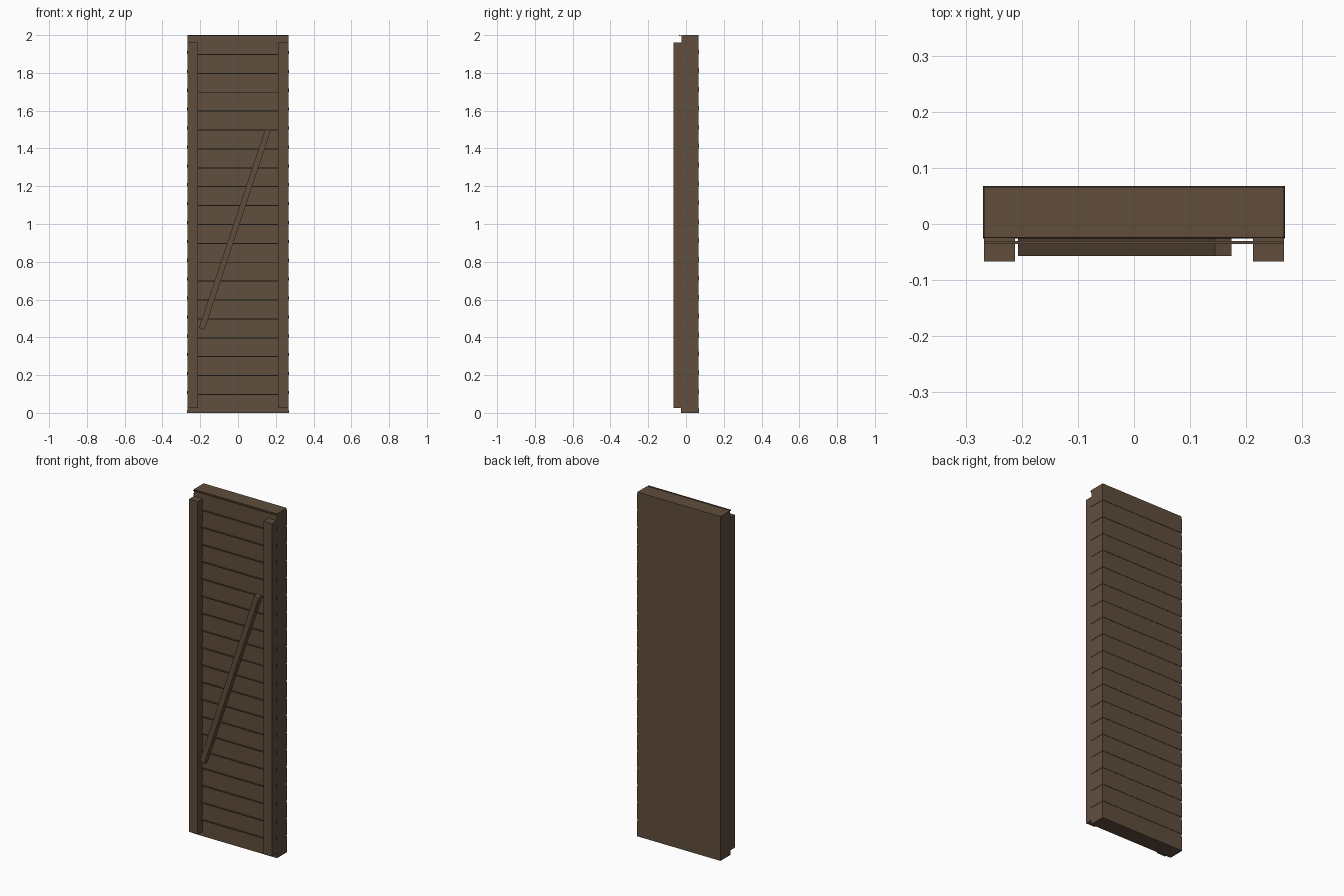
import bpy, bmesh, math
from mathutils import Matrix

if "Cube" in bpy.data.objects:
    bpy.data.objects.remove(bpy.data.objects["Cube"])

wood = bpy.data.materials.new("brown_wood")
wood.diffuse_color = (0.115, 0.075, 0.046, 1)
wood.use_nodes = True
wood.node_tree.nodes["Principled BSDF"].inputs["Base Color"].default_value = wood.diffuse_color


def block(name, x, y, z, inset=0.0):
    """Box from (min, max) ranges; its top is drawn in by inset on every side."""
    bm = bmesh.new()
    bmesh.ops.create_cube(bm, size=1)
    for v in bm.verts:
        top = v.co.z > 0
        s = inset if top else 0
        v.co.x = x[1] - s if v.co.x > 0 else x[0] + s
        v.co.y = y[1] - s if v.co.y > 0 else y[0] + s
        v.co.z = z[1] if top else z[0]
    mesh = bpy.data.meshes.new(name)
    bm.to_mesh(mesh)
    bm.free()
    mesh.materials.append(wood)
    ob = bpy.data.objects.new(name, mesh)
    bpy.context.collection.objects.link(ob)
    return ob


# Stacked wall boards, each very slightly wider at its lower edge,
# with a thin lath in front of every joint
for i in range(20):
    z = i * 0.1
    block(f"wall_board_{i + 1}", (-0.269, 0.269), (-0.026, 0.068), (z, z + 0.1), 0.002)
    block(f"joint_lath_{i + 1}", (-0.265, 0.265), (-0.036, -0.030), (z + 0.095, z + 0.1))

# Upright posts at both sides
for side, name in ((-1, "left_post"), (1, "right_post")):
    xs = sorted((side * 0.212, side * 0.267))
    block(name, xs, (-0.067, -0.025), (0.025, 1.96))

# Diagonal brace across the front
brace = block("diagonal_brace", (-0.0152, 0.0152), (-0.057, -0.025), (-0.556, 0.556))
brace.data.transform(Matrix.Translation((-0.0165, 0, 0.9725))
                     @ Matrix.Rotation(math.radians(18.4), 4, 'Y'))
